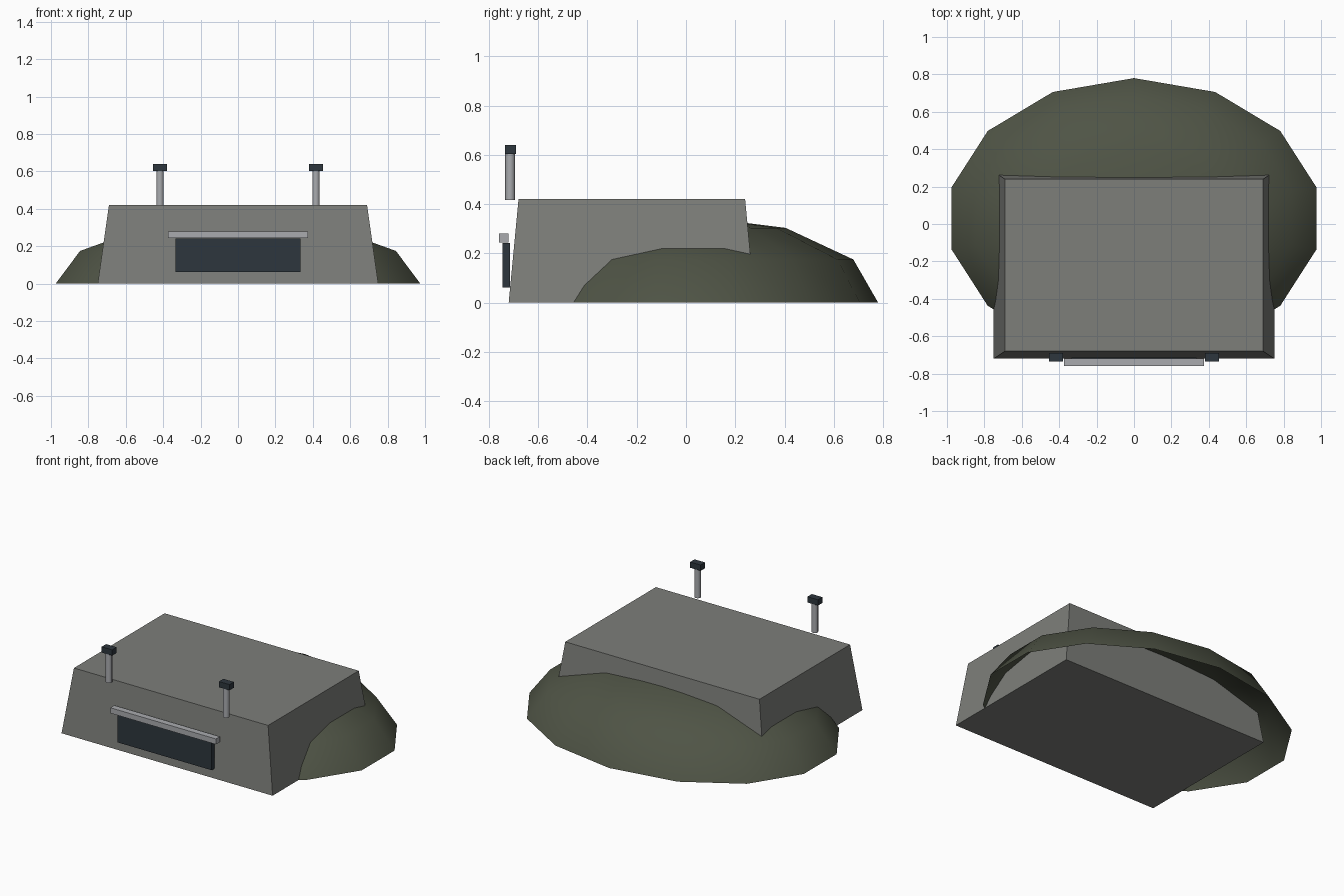
import bpy, bmesh
from math import radians
from mathutils import Matrix

default_cube = bpy.data.objects.get("Cube")
if default_cube:
    bpy.data.objects.remove(default_cube, do_unlink=True)


def material(name, colour):
    mat = bpy.data.materials.new(name)
    mat.use_nodes = True
    mat.diffuse_color = (*colour, 1)
    mat.node_tree.nodes["Principled BSDF"].inputs["Base Color"].default_value = (*colour, 1)
    return mat


CONCRETE = material("concrete", (0.205, 0.21, 0.195))
EARTH = material("earth_green", (0.078, 0.088, 0.06))
STEEL = material("steel", (0.40, 0.41, 0.43))
DARK = material("dark_slate", (0.027, 0.037, 0.048))


def add_object(name, bm, mat):
    bmesh.ops.recalc_face_normals(bm, faces=bm.faces)
    mesh = bpy.data.meshes.new(name)
    bm.to_mesh(mesh)
    bm.free()
    mesh.materials.append(mat)
    obj = bpy.data.objects.new(name, mesh)
    bpy.context.collection.objects.link(obj)
    return obj


def box(name, size, centre, mat, taper=(1, 1)):
    """Box whose top is scaled by taper."""
    bm = bmesh.new()
    bmesh.ops.create_cube(bm, size=1)
    for v in bm.verts:
        if v.co.z > 0:
            v.co.x *= taper[0]
            v.co.y *= taper[1]
    bmesh.ops.transform(bm, matrix=Matrix.Translation(centre) @ Matrix.Diagonal((*size, 1)),
                        verts=bm.verts)
    return add_object(name, bm, mat)


def smooth(obj):
    for face in obj.data.polygons:
        face.use_smooth = True
    bpy.ops.object.select_all(action="DESELECT")
    obj.select_set(True)
    bpy.context.view_layer.objects.active = obj
    bpy.ops.object.shade_smooth_by_angle(angle=radians(50))


# Sloped concrete body
box("bunker_body", (1.5, 1.0, 0.42), (0, -0.22, 0.21), CONCRETE, (0.92, 0.92))

# Earth mound: open half dome
bm = bmesh.new()
bmesh.ops.create_uvsphere(bm, u_segments=14, v_segments=6, radius=1)
bmesh.ops.delete(bm, geom=[v for v in bm.verts if v.co.z < -0.01], context="VERTS")
bmesh.ops.transform(bm, matrix=Matrix.Translation((0, 0.03, 0)) @ Matrix.Diagonal((1, 0.75, 0.35, 1)),
                    verts=bm.verts)
smooth(add_object("earth_mound", bm, EARTH))

# Firing slit and the ledge over it
box("firing_slit", (0.67, 0.03, 0.18), (0, -0.73, 0.152), DARK)
box("slit_ledge", (0.75, 0.04, 0.035), (0, -0.74, 0.262), STEEL)

# Roof periscopes
for side, x in (("left", 0.417), ("right", -0.417)):
    bm = bmesh.new()
    bmesh.ops.create_cone(bm, cap_ends=True, segments=8, radius1=0.02, radius2=0.02, depth=0.19,
                          matrix=Matrix.Translation((x, -0.714, 0.512)))
    smooth(add_object(f"periscope_post_{side}", bm, STEEL))
    box(f"periscope_head_{side}", (0.075, 0.045, 0.037), (x, -0.713, 0.622), DARK)
